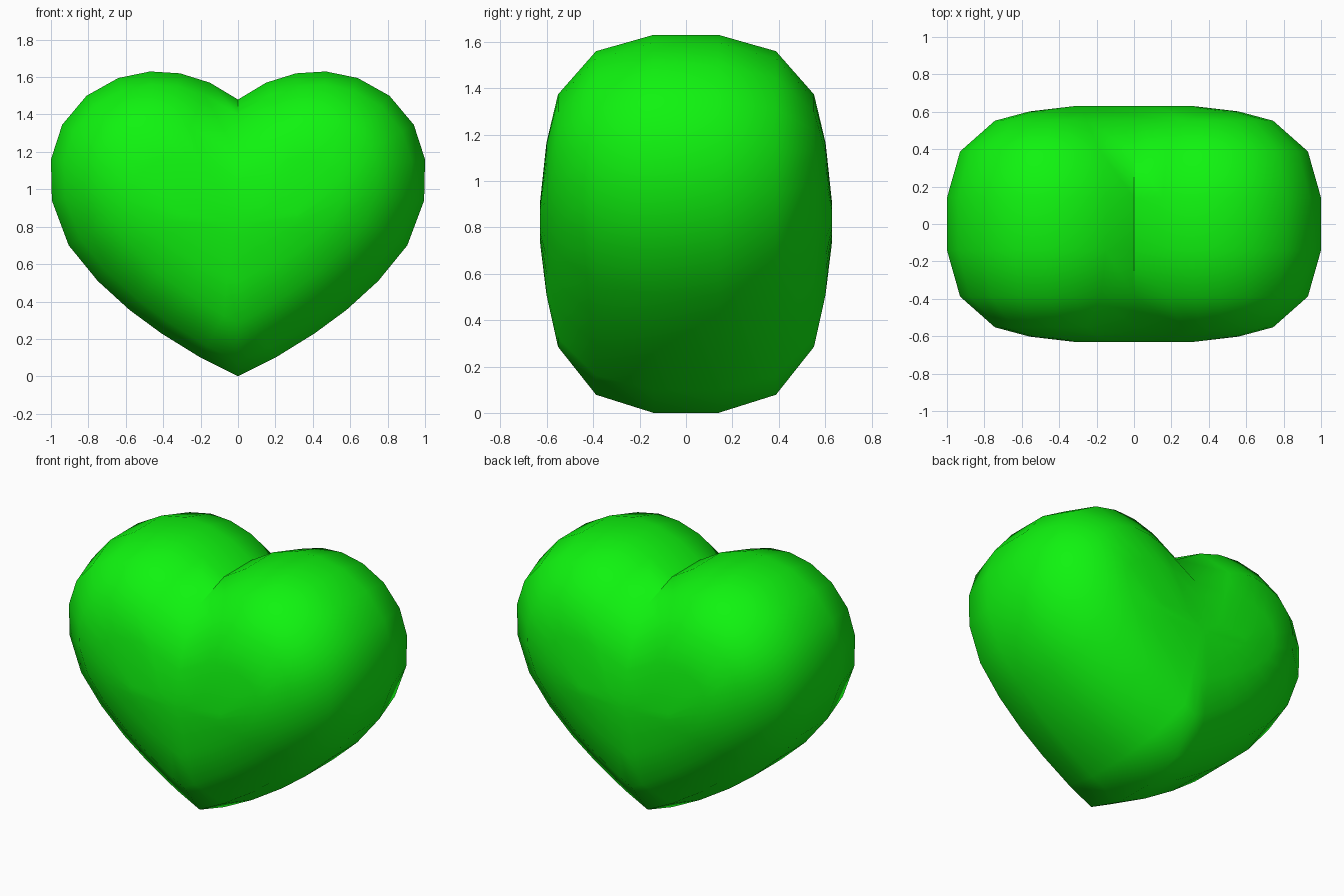
import bpy, bmesh, math
from mathutils import Vector

if "Cube" in bpy.data.objects:
    bpy.data.objects.remove(bpy.data.objects["Cube"])

# Right half of the outline (x, z), tip to notch, mirrored to a closed loop
half = [(0, 0), (.2, .1), (.41, .23), (.58, .355), (.75, .51), (.905, .7),
        (.995, .94), (1, 1.16), (.94, 1.345), (.81, 1.5), (.64, 1.595),
        (.47, 1.63), (.31, 1.62), (.15, 1.57), (0, 1.48)]
outline = [Vector(p) for p in half + [(-x, z) for x, z in half[-2:0:-1]]]


def inset(points, d):
    """Mitred inward offset of a counter-clockwise loop."""
    result = []
    n = len(points)
    for i, p in enumerate(points):
        a = (p - points[i - 1]).normalized()
        b = (points[(i + 1) % n] - p).normalized()
        na, nb = Vector((-a.y, a.x)), Vector((-b.y, b.x))
        m = (na + nb).normalized()
        result.append(p + m * d / m.dot(na))
    return result


def squash(points, sx, sz, zc):
    return [Vector((p.x * sx, zc + (p.y - zc) * sz)) for p in points]


# Rounded rim, then a gently domed face
shoulder = inset(outline, .255)
layers = [(.14, outline), (.388, inset(outline, .07)), (.552, shoulder),
          (.602, squash(shoulder, .75, .6, .85)),
          (.63, squash(shoulder, .43, .15, .82))]
layers = [(-y, pts) for y, pts in reversed(layers)] + layers

bm = bmesh.new()
rings = [[bm.verts.new((p.x, y, p.y)) for p in pts] for y, pts in layers]
n = len(outline)
for r, s in zip(rings, rings[1:]):
    for i in range(n):
        j = (i + 1) % n
        bm.faces.new((r[i], r[j], s[j], s[i]))
for ring in (rings[0], rings[-1]):
    c = bm.verts.new((0, ring[0].co.y, .82))
    for i in range(n):
        bm.faces.new((ring[i], ring[(i + 1) % n], c))
bmesh.ops.recalc_face_normals(bm, faces=bm.faces)

# Smooth everywhere except the cleft between the lobes
for f in bm.faces:
    f.smooth = True
notch = len(half) - 1
for e in bm.edges:
    if all(v in [r[notch] for r in rings[3:7]] for v in e.verts):
        e.smooth = False

mesh = bpy.data.meshes.new("heart")
bm.to_mesh(mesh)
bm.free()
heart = bpy.data.objects.new("heart", mesh)
bpy.context.collection.objects.link(heart)

green = bpy.data.materials.new("green")
green.diffuse_color = (.005, .9, .005, 1)
green.use_nodes = True
green.node_tree.nodes["Principled BSDF"].inputs["Base Color"].default_value = green.diffuse_color
mesh.materials.append(green)
